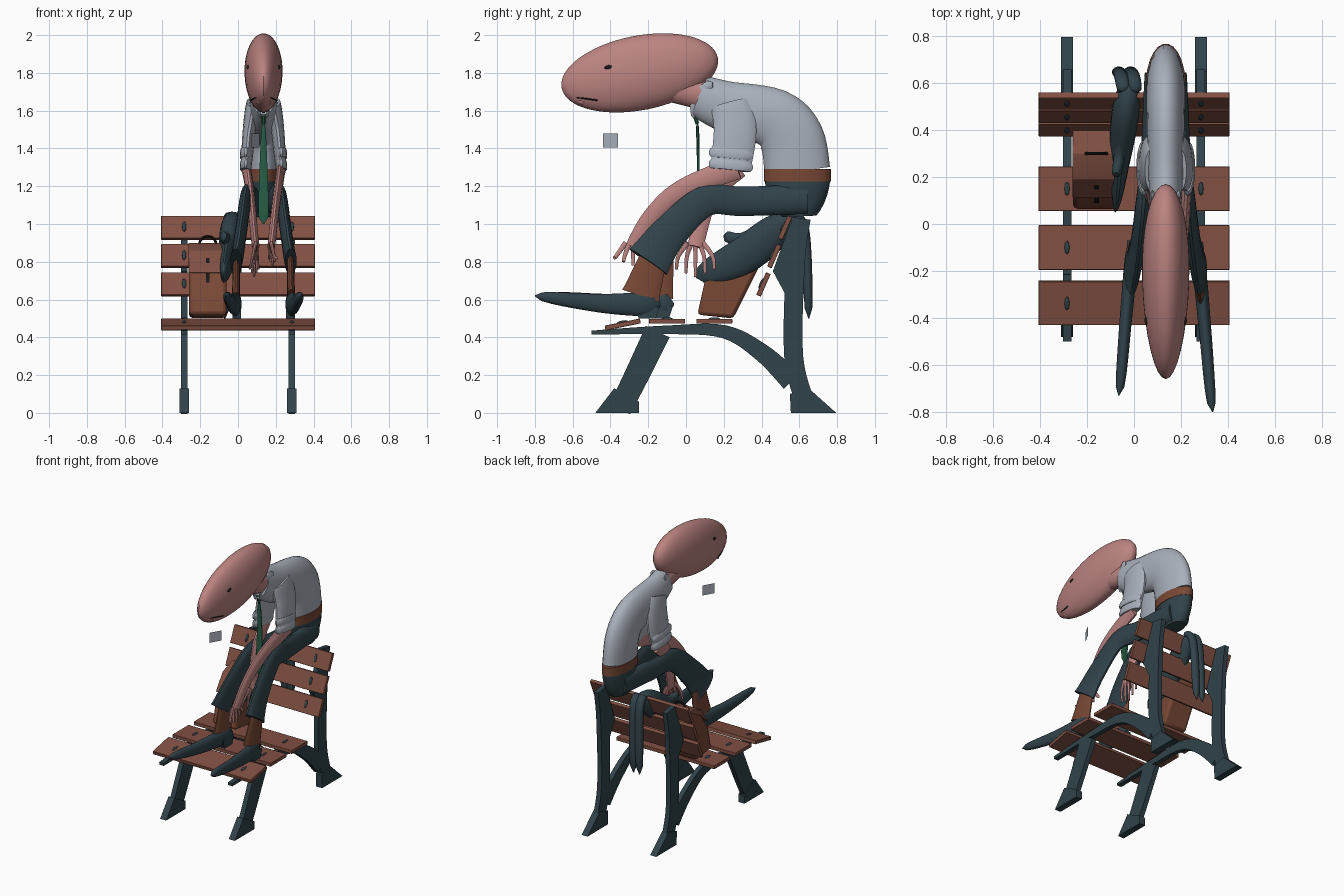
import bpy, bmesh, math
from mathutils import Vector, Matrix

cube = bpy.data.objects.get("Cube")
if cube:
    bpy.data.objects.remove(cube)

made = []
CENTRE = 0.135  # x of the seated figure


def material(name, red, green, blue):
    mat = bpy.data.materials.new(name)
    mat.use_nodes = True
    mat.diffuse_color = (red, green, blue, 1)
    shader = mat.node_tree.nodes["Principled BSDF"]
    shader.inputs["Base Color"].default_value = mat.diffuse_color
    return mat


SKIN = material("dusty pink skin", .5, .23, .22)
SHIRT = material("grey blue shirt", .4, .44, .5)
TEAL = material("dark teal", .03, .056, .068)
WOOD = material("red brown wood", .22, .08, .055)
LEATHER = material("brown leather", .19, .065, .036)
GREEN = material("green tie", .02, .11, .06)
DARK = material("near black", .01, .01, .01)


def finish(name, bm, mat, bevel=0):
    bmesh.ops.recalc_face_normals(bm, faces=bm.faces)
    mesh = bpy.data.meshes.new(name)
    bm.to_mesh(mesh)
    bm.free()
    mesh.materials.append(mat)
    part = bpy.data.objects.new(name, mesh)
    bpy.context.collection.objects.link(part)
    if bevel:
        mod = part.modifiers.new("bevel", 'BEVEL')
        mod.width, mod.segments = bevel, 2
    made.append(part)
    return part


def smooth_path(points, steps=6):
    """Catmull-Rom curve through the points."""
    pts = [Vector(p) for p in points]
    pts = [pts[0]] + pts + [pts[-1]]
    out = []
    for a, b, c, d in zip(pts, pts[1:], pts[2:], pts[3:]):
        for i in range(steps):
            t = i / steps
            out.append(b + (c - a) * (t / 2) + (2 * a - 5 * b + 4 * c - d) * (t * t / 2)
                       + (3 * b - a - 3 * c + d) * (t ** 3 / 2))
    return out + [pts[-1]]


def mix(pair, t):
    return pair[0] + (pair[1] - pair[0]) * t


def tube(name, path, mat, x, width, depth, bulge=0, rounded=False, sides=16):
    """Sweep an ellipse (or a box with four sides) along a y-z path.
    x, width and depth each run from a start value to an end value."""
    curve = smooth_path(path)
    last = len(curve) - 1
    mid = [Vector((mix(x, i / last), p.x, p.y)) for i, p in enumerate(curve)]
    corner = math.sqrt(2) if sides == 4 else 1
    bm = bmesh.new()
    rings = []
    for i, centre in enumerate(mid):
        t = i / last
        along = (mid[min(i + 1, last)] - mid[max(i - 1, 0)]).normalized()
        u = Vector((1, 0, 0))
        u = (u - along * u.dot(along)).normalized()
        v = along.cross(u)
        size = corner * (1 + bulge * math.sin(math.pi * t))
        if rounded:
            size *= max(.1, math.sqrt(1 - abs(2 * t - 1) ** 6))
        ring = []
        for k in range(sides):
            a = math.tau * (k + .5) / sides
            ring.append(bm.verts.new(centre + u * (mix(width, t) * size * math.cos(a))
                                     + v * (mix(depth, t) * size * math.sin(a))))
        rings.append(ring)
    for a, b in zip(rings, rings[1:]):
        for k in range(sides):
            n = (k + 1) % sides
            bm.faces.new((a[k], a[n], b[n], b[k]))
    bm.faces.new(rings[0])
    bm.faces.new(rings[-1])
    return finish(name, bm, mat)


def prism(name, profile, x, half, mat, bevel=0):
    """Extrude a y-z outline to both sides of x."""
    bm = bmesh.new()
    face = bm.faces.new([bm.verts.new((x - half, y, z)) for y, z in profile])
    geom = bmesh.ops.extrude_face_region(bm, geom=[face])["geom"]
    bmesh.ops.translate(bm, vec=(2 * half, 0, 0),
                        verts=[g for g in geom if isinstance(g, bmesh.types.BMVert)])
    return finish(name, bm, mat, bevel)


def blob(name, loc, size, mat, tilt=0, segments=16):
    bm = bmesh.new()
    bmesh.ops.create_uvsphere(bm, u_segments=segments, v_segments=segments, radius=1,
                              matrix=Matrix.Translation(loc) @ Matrix.Rotation(tilt, 4, 'X')
                              @ Matrix.Diagonal((*size, 1)))
    return finish(name, bm, mat)


# Bench: two cast end frames made of flat bars
bars = {"front_leg": ([(-.35, .02), (-.26, .2), (-.15, .43)], (.06, .07)),
        "seat_rail": ([(-.5, .425), (-.1, .44), (.2, .43), (.4, .32), (.56, .17)], (.01, .06)),
        "back_post": ([(.61, 1.03), (.58, .8), (.57, .3), (.64, .03)], (.05, .05))}
for x in (.285, -.285):
    for name, (path, depth) in bars.items():
        tube(name, path, TEAL, (x, x), (.018, .018), depth, sides=4)
    prism("front_foot", [(-.48, 0), (-.25, 0), (-.25, .06), (-.38, .13)], x, .025, TEAL)
    prism("back_foot", [(.555, 0), (.795, 0), (.65, .13), (.55, .1)], x, .025, TEAL)
    prism("slat_bracket", [(.46, .75), (.53, .62), (.6, .6), (.6, 1), (.55, 1)], x, .018, TEAL)

# Bench: slats as centre, slope and length, each with two bolts
slats = [(-.335, .468, .2, .19), (-.1, .485, 0, .19), (.15, .485, 0, .19)]
slats += [(.41 + .057 * i, .68 + .15 * i, 1.16, .13) for i in range(3)]
for y, z, slope, length in slats:
    along = Vector((math.cos(slope), math.sin(slope))) * (length / 2)
    thick = Vector((-math.sin(slope), math.cos(slope))) * .013
    c = Vector((y, z))
    prism("bench_slat", [c - along - thick, c + along - thick, c + along + thick, c - along + thick],
          0, .407, WOOD, .003)
    for x in (.285, -.285):
        blob("slat_bolt", (x, *(c + thick)), (.011, .03, .008), TEAL, slope, 8)

# Satchel leaning on the backrest
prism("satchel_body", [(.06, .52), (.25, .5), (.4, .8), (.38, .86), (.3, .88), (.2, .84), (.1, .7)],
      -.16, .1, LEATHER, .02)
prism("satchel_flap", [(.11, .74), (.19, .86), (.3, .9), (.4, .87), (.3, .87), (.2, .82)],
      -.16, .102, WOOD, .003)
prism("satchel_strap", [(.09, .69), (.16, .82), (.17, .82), (.1, .69)], -.16, .01, DARK)
bpy.ops.mesh.primitive_torus_add(major_segments=20, minor_segments=8, major_radius=.045, minor_radius=.007,
                                 location=(-.16, .3, .89), rotation=(math.pi / 2, 0, 0))
handle = bpy.context.object
handle.name = "satchel_handle"
handle.data.materials.append(DARK)
made.append(handle)

# Coat draped over the backrest
tube("coat_front", [(.05, .72), (.3, .83), (.5, .98), (.62, 1.02)], TEAL,
     (-.08, -.01), (.015, .03), (.05, .03), bulge=1.5, rounded=True)
tube("coat_fold", [(.2, .94), (.3, .92), (.45, 1)], TEAL, (-.08, -.04), (.02, .03), (.03, .04), rounded=True)
for x in (-.07, -.02):
    tube("coat_sleeve", [(.56, 1.05), (.63, .96), (.65, .5)], TEAL,
         (x + .03, x), (.03, .03), (.025, .025), rounded=True)

# Long drooping head: a slanted ellipsoid that narrows to the front
head = blob("head", (0, 0, 0), (.1, .415, .2), SKIN, segments=32)
for v in head.data.vertices:
    v.co.x *= 1 + .3 * v.co.y
    v.co.z += .15 * v.co.y
    v.co += Vector((CENTRE, -.245, 1.8))
blob("nose", (CENTRE, -.6, 1.745), (.025, .06, .045), SKIN, .3)
blob("upper_lip", (CENTRE, -.57, 1.69), (.035, .05, .016), SKIN, -.3)
blob("lower_lip", (CENTRE, -.55, 1.645), (.04, .035, .018), SKIN, -.2)
tube("neck", [(-.06, 1.72), (.18, 1.66)], SKIN, (CENTRE, CENTRE), (.06, .06), (.08, .08))
for s in (1, -1):
    blob("eye", (CENTRE + s * .078, -.41, 1.83), (.012, .022, .011), DARK, .2)
    tube("mouth_corner", [(-.58, 1.67), (-.47, 1.655)], DARK,
         (CENTRE + s * .035, CENTRE + s * .072), (.004, .004), (.004, .004), sides=6)

# Hunched shirt and tie
middle = (CENTRE, CENTRE)
tube("shirt_torso", [(.59, 1.28), (.56, 1.45), (.46, 1.56), (.22, 1.62), (.07, 1.68)], SHIRT,
     middle, (.08, .065), (.175, .11), bulge=.12, sides=24)
tube("tie_knot", [(.04, 1.6), (.06, 1.53)], GREEN, middle, (.016, .01), (.014, .01), sides=8)
tube("tie_blade", [(.06, 1.54), (.065, 1.3), (.055, 1)], GREEN, middle, (.01, .035), (.01, .006),
     rounded=True, sides=8)

# Belt and trouser seat
tube("belt", [(.59, 1.225), (.59, 1.29)], LEATHER, middle, (.085, .085), (.178, .178), sides=24)
tube("trouser_seat", [(.59, 1.24), (.6, 1.04)], TEAL, middle, (.08, .06), (.175, .09), bulge=.15, sides=24)

for side, s, shift in (("left", 1, 0), ("right", -1, .07)):
    def span(start, end):
        return CENTRE + s * start, CENTRE + s * end

    # Collar wing, crumpled short sleeve
    tube(side + "_collar", [(.14, 1.75), (.05, 1.67), (.04, 1.56)], SHIRT,
         span(.06, .015), (.012, .008), (.03, .015), rounded=True, sides=8)
    tube(side + "_sleeve", [(.23, 1.64), (.26, 1.5), (.235, 1.29)], SHIRT,
         span(.055, .095), (.035, .028), (.1, .105), bulge=.12)
    for z in (1.31, 1.37):
        tube(side + "_sleeve_fold", [(.235, z - .025), (.24, z + .025)], SHIRT,
             span(.096, .092), (.028, .028), (.105, .105), bulge=.14)

    # Trouser leg, sock and long shoe
    tube(side + "_trouser_leg", [(.64, 1.13), (.3, 1.12), (.1, 1.12), (-.09, .95), (-.2, .8)], TEAL,
         span(.045, .145), (.045, .032), (.08, .123), bulge=-.18)
    tube(side + "_sock", [(-.17 + shift / 2, .83), (-.24 + shift, .62)], LEATHER,
         span(.142, .146), (.018, .022), (.07, .105))
    tube(side + "_shoe", [(-.135 + shift, .575), (-.45 + shift, .58), (-.8 + shift, .62)], TEAL,
         span(.135, .2), (.032, .022), (.076, .025), rounded=True)
    prism(side + "_shoe_heel", [(y + shift, z) for y, z in ((-.25, .5), (-.16, .5), (-.14, .56), (-.27, .56))],
          span(.142, 0)[0], .022, TEAL)

    # Bare forearm and hand hanging between the knees
    if side == "left":
        wrist, low, path = -.28, .78, [(.27, 1.3), (-.02, 1.18), (-.18, 1.04)]
    else:
        wrist, low, path = .05, .72, [(.27, 1.3), (.12, 1.14)]
    tube(side + "_forearm", path + [(wrist, .88)], SKIN, span(.095, .04), (.024, .02), (.065, .042), sides=12)
    for i in range(-2, 3):
        tube(side + "_finger", [(wrist + .02 * i, .9), (wrist + .045 * i, .83), (wrist + .05 * i, low + .02 * abs(i))],
             SKIN, span(.04, .05 - .012 * i), (.011, .006), (.015, .008), sides=8)

# Small thin pane floating under the face
bm = bmesh.new()
start, across, up = Vector((.07, -.44, 1.405)), Vector((.045, .08, 0)), Vector((0, 0, .075))
bm.faces.new([bm.verts.new(p) for p in (start, start + across, start + across + up, start + up)])
finish("floating_pane", bm, SHIRT)

# Smooth shading with sharp edges kept
bpy.ops.object.select_all(action='DESELECT')
for part in made:
    part.select_set(True)
bpy.context.view_layer.objects.active = made[0]
bpy.ops.object.shade_smooth_by_angle(angle=math.radians(40))
